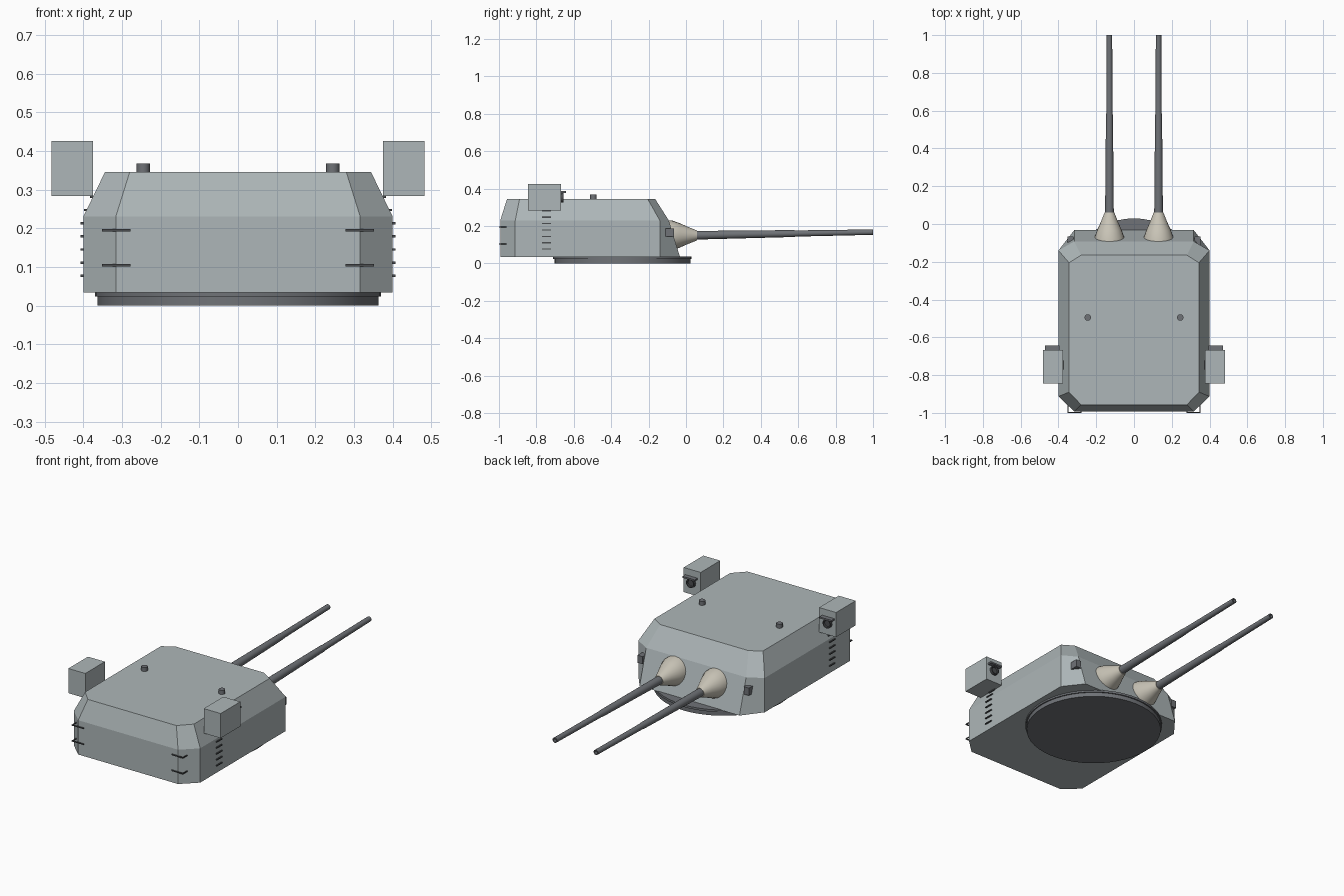
import bpy, bmesh
from math import sin, cos, pi
from mathutils import Matrix, Vector

if "Cube" in bpy.data.objects:
    bpy.data.objects.remove(bpy.data.objects["Cube"])


def material(name, rgb):
    m = bpy.data.materials.new(name)
    m.diffuse_color = (*rgb, 1)
    m.use_nodes = True
    m.node_tree.nodes["Principled BSDF"].inputs["Base Color"].default_value = m.diffuse_color
    return m


HULL = material("hull_grey", (0.42, 0.47, 0.48))
STEEL = material("dark_steel", (0.16, 0.17, 0.185))
CANVAS = material("canvas", (0.58, 0.55, 0.47))
DARK = material("dark_detail", (0.07, 0.075, 0.08))


def finish(name, bm, mat, smooth=False):
    bmesh.ops.recalc_face_normals(bm, faces=bm.faces)
    me = bpy.data.meshes.new(name)
    bm.to_mesh(me)
    bm.free()
    me.materials.append(mat)
    ob = bpy.data.objects.new(name, me)
    bpy.context.collection.objects.link(ob)
    if smooth:
        bpy.ops.object.select_all(action='DESELECT')
        bpy.context.view_layer.objects.active = ob
        ob.select_set(True)
        bpy.ops.object.shade_smooth_by_angle(angle=0.6)
    return ob


def loft(name, rings, mat, smooth=False):
    """Skin a stack of equal-length vertex rings and cap both ends."""
    bm = bmesh.new()
    vr = [[bm.verts.new(p) for p in r] for r in rings]
    n = len(vr[0])
    for a, b in zip(vr, vr[1:]):
        for i in range(n):
            j = (i + 1) % n
            bm.faces.new((a[i], a[j], b[j], b[i]))
    bm.faces.new(vr[0])
    bm.faces.new(vr[-1])
    return finish(name, bm, mat, smooth)


def turned(name, start, direction, profile, mat, sides=24):
    """Lathe (distance, radius) pairs along a direction."""
    q = Vector(direction).to_track_quat('Z', 'Y')
    rings = [[Vector(start) + q @ Vector((r * cos(2 * pi * i / sides), r * sin(2 * pi * i / sides), d))
              for i in range(sides)] for d, r in profile]
    return loft(name, rings, mat, True)


def boxes(name, bounds, mat):
    """One object from boxes given as (x0, x1, y0, y1, z0, z1)."""
    bm = bmesh.new()
    for x0, x1, y0, y1, z0, z1 in bounds:
        m = Matrix.Translation(((x0 + x1) / 2, (y0 + y1) / 2, (z0 + z1) / 2)) @ \
            Matrix.Diagonal((abs(x1 - x0), y1 - y0, z1 - z0, 1))
        bmesh.ops.create_cube(bm, size=1, matrix=m)
    return finish(name, bm, mat)


def octagon(z, end_x, side_x, rear, rear_side, front_side, front):
    right = [(end_x, rear, z), (side_x, rear_side, z), (side_x, front_side, z), (end_x, front, z)]
    return right + [(-x, y, z) for x, y, z in reversed(right)]


# Armoured gunhouse with sloped upper plates
loft("gunhouse", [
    octagon(0.034, 0.316, 0.40, -0.993, -0.913, -0.14, -0.032),
    octagon(0.23, 0.316, 0.40, -0.993, -0.913, -0.14, -0.092),
    octagon(0.345, 0.28, 0.344, -0.957, -0.89, -0.205, -0.165)], HULL)

# Turning ring
turned("turning_ring", (0, -0.34, 0), (0, 0, 1),
       [(0, 0.363), (0.024, 0.363), (0.024, 0.37), (0.036, 0.37)], STEEL, 48)

for side, s in (("left", -1), ("right", 1)):
    # Gun barrel with hollow muzzle, and its canvas boot
    turned("barrel_" + side, (s * 0.13, -0.05, 0.149), (0, 1.05, 0.0185),
           [(0, 0.023), (0.11, 0.023), (0.62, 0.0185), (0.64, 0.0165), (1.05, 0.0145),
            (1.05, 0.009), (1.01, 0.009)], STEEL)
    turned("gun_boot_" + side, (s * 0.13, -0.11, 0.15), (0, 1, 0.0),
           [(0, 0.082), (0.035, 0.08), (0.075, 0.066), (0.12, 0.046), (0.155, 0.032), (0.17, 0.026)],
           CANVAS)
    # Rangefinder box with lens and hood
    boxes("rangefinder_" + side, [(s * 0.375, s * 0.482, -0.845, -0.668, 0.284, 0.425)], HULL)
    turned("rangefinder_lens_" + side, (s * 0.432, -0.672, 0.352), (0, 1, 0),
           [(0, 0.026), (0.018, 0.026), (0.018, 0.02), (0.01, 0.018)], DARK)
    boxes("rangefinder_hood_" + side, [(s * 0.395, s * 0.472, -0.67, -0.642, 0.378, 0.387)], STEEL)
    # Roof periscope
    turned("periscope_" + side, (s * 0.245, -0.495, 0.34), (0, 0, 1),
           [(0, 0.017), (0.028, 0.017)], STEEL, 20)
    # Ladder rungs follow the side plate
    rungs = []
    for i in range(7):
        z = 0.077 + i * 0.034
        x = 0.40 - max(0, z - 0.23) * 0.487
        rungs.append((s * (x - 0.01), s * (x + 0.007), -0.77, -0.722, z - 0.003, z + 0.003))
    boxes("ladder_" + side, rungs, DARK)
    # Rear grab rails with standoffs
    rails = []
    for z in (0.104, 0.195):
        rails.append((s * 0.278, s * 0.352, -1.0, -0.995, z - 0.003, z + 0.003))
        for x, depth in ((0.28, 0.99), (0.35, 0.955)):
            rails.append((s * (x - 0.002), s * (x + 0.002), -0.998, -depth, z - 0.003, z + 0.003))
    boxes("rear_rails_" + side, rails, DARK)
    # Front sight port
    boxes("sight_port_" + side, [(s * 0.32, s * 0.353, -0.11, -0.065, 0.145, 0.188)], STEEL)
